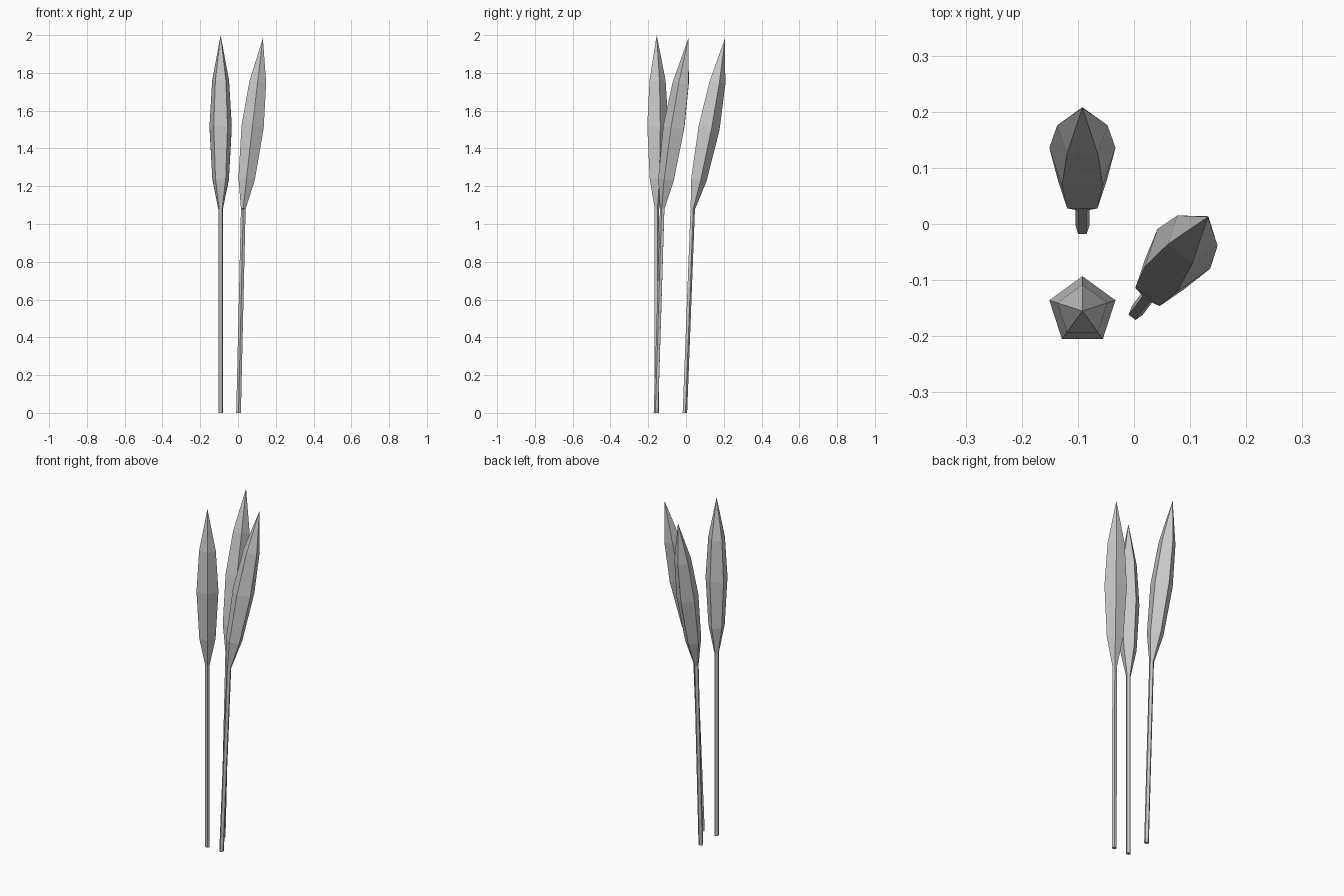
import bpy, bmesh, math
from mathutils import Matrix, Vector

if "Cube" in bpy.data.objects:
    bpy.data.objects.remove(bpy.data.objects["Cube"])

SIDES = 5
# (height, radius) along the upright stalk
STEM = [(0, 0.013), (1.08, 0.013)]
HEAD = [(1.08, 0.013), (1.24, 0.046), (1.52, 0.062), (1.76, 0.047)]
TIP = 2.0
JOINT = Vector((0, 0, 1.08))


def lathe(name, profile, matrix, tip=None):
    """Five-sided tube through the profile rings, closed by a point or a cap."""
    bm = bmesh.new()
    rings = []
    for z, r in profile:
        rings.append([bm.verts.new(matrix @ Vector((
            r * math.cos(math.pi / 2 + i * math.tau / SIDES),
            r * math.sin(math.pi / 2 + i * math.tau / SIDES), z)))
            for i in range(SIDES)])
    for a, b in zip(rings, rings[1:]):
        for i in range(SIDES):
            j = (i + 1) % SIDES
            bm.faces.new((a[i], a[j], b[j], b[i]))
    bm.faces.new(rings[0][::-1])
    if tip is None:
        bm.faces.new(rings[-1])
    else:
        top = bm.verts.new(matrix @ Vector((0, 0, tip)))
        for i in range(SIDES):
            bm.faces.new((rings[-1][i], rings[-1][(i + 1) % SIDES], top))
    bmesh.ops.recalc_face_normals(bm, faces=bm.faces)
    mesh = bpy.data.meshes.new(name)
    bm.to_mesh(mesh)
    bm.free()
    obj = bpy.data.objects.new(name, mesh)
    bpy.context.collection.objects.link(obj)
    return obj


def reed(name, x, y, lean, head_lean, turn):
    """A slim stem leaning slightly, with a spindle head leaning further."""
    place = Matrix.Translation((x, y, 0)) @ Matrix.Rotation(math.radians(turn), 4, 'Z')
    shear = Matrix.Identity(4)
    shear[1][2] = math.tan(math.radians(lean))   # keeps the foot flat on the ground
    lathe(name + "_stem", STEM, place @ shear)
    pivot = (Matrix.Translation(shear @ JOINT)
             @ Matrix.Rotation(math.radians(-head_lean), 4, 'X')
             @ Matrix.Translation(-JOINT))
    lathe(name + "_head", HEAD, place @ pivot, TIP)


# upright reed, and two leaning copies
reed("upright_reed", -0.092, -0.155, 0, 0, 0)
reed("back_reed", -0.092, -0.007, 2.2, 10.8, 0)
reed("side_reed", 0.003, -0.158, 2.2, 10.8, -37)
